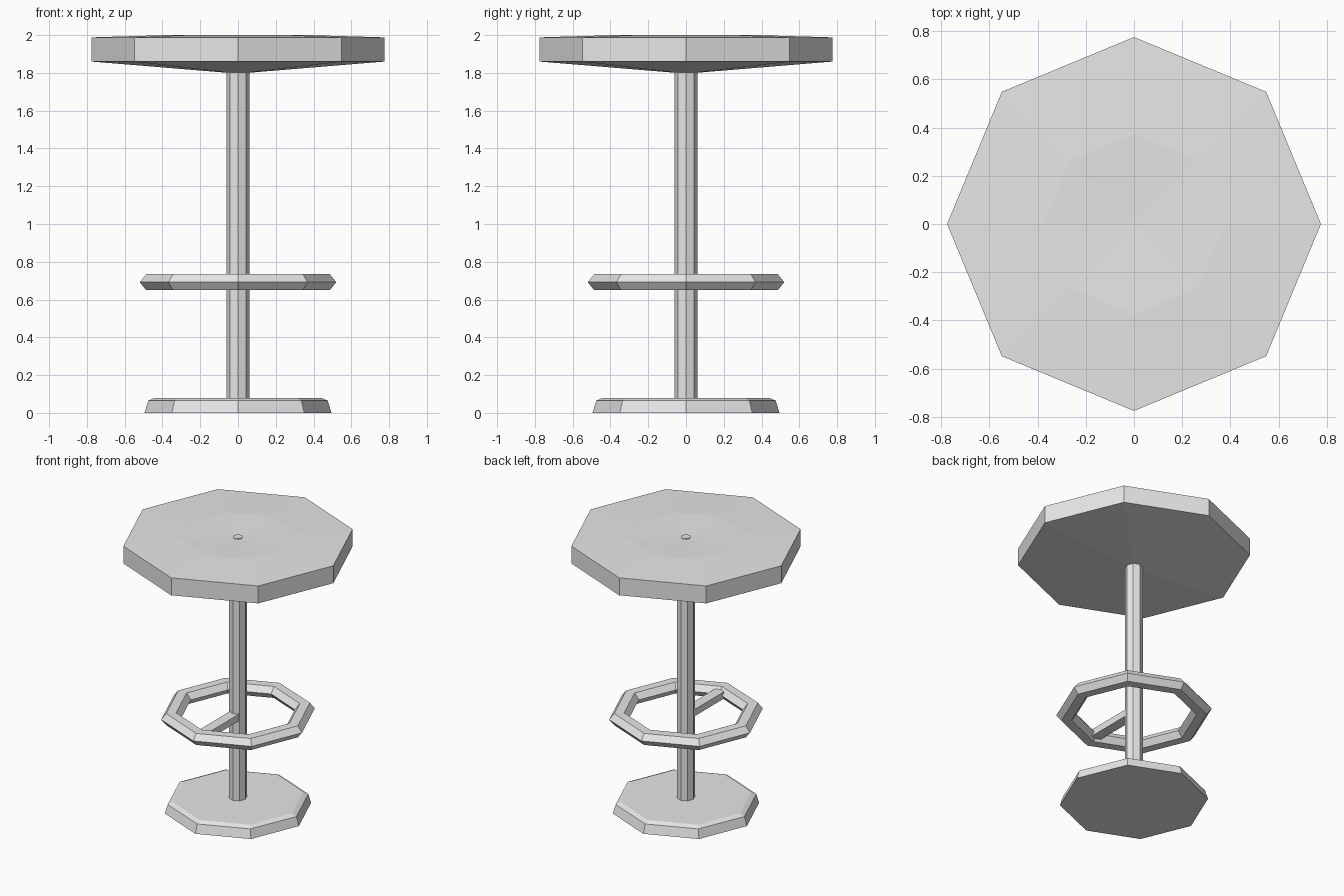
import bpy, bmesh
from math import cos, sin, pi

cube = bpy.data.objects.get("Cube")
if cube:
    bpy.data.objects.remove(cube, do_unlink=True)

SIDES = 8

grey = bpy.data.materials.new("light_grey")
grey.use_nodes = True
colour = (0.8, 0.8, 0.8, 1)
grey.diffuse_color = colour
grey.node_tree.nodes["Principled BSDF"].inputs["Base Color"].default_value = colour


def finish(name, bm):
    bmesh.ops.recalc_face_normals(bm, faces=bm.faces)
    mesh = bpy.data.meshes.new(name)
    bm.to_mesh(mesh)
    bm.free()
    mesh.materials.append(grey)
    obj = bpy.data.objects.new(name, mesh)
    bpy.context.collection.objects.link(obj)
    return obj


def lathe(name, profile, sides=SIDES, closed=False):
    """Turn (radius, z) points about z; open profiles get capped ends."""
    bm = bmesh.new()
    rings = [[bm.verts.new((r * cos(2 * pi * i / sides), r * sin(2 * pi * i / sides), z))
              for i in range(sides)] for r, z in profile]
    pairs = list(zip(rings, rings[1:]))
    if closed:
        pairs.append((rings[-1], rings[0]))
    else:
        bm.faces.new(rings[0])
        bm.faces.new(rings[-1])
    for a, b in pairs:
        for i in range(sides):
            j = (i + 1) % sides
            bm.faces.new((a[i], a[j], b[j], b[i]))
    return finish(name, bm)


# Foot plate with a bevelled rim
lathe("base", [(0.495, 0), (0.475, 0.065), (0.44, 0.08)])

# Central pole
lathe("pole", [(0.06, 0.05), (0.06, 1.85)])

# Seat: conical underside, upright rim, gently domed top dipping in the middle
lathe("seat", [(0.05, 1.80), (0.775, 1.86), (0.775, 1.988), (0.375, 2.0), (0.03, 1.99)])

# Small round button in the dip of the seat
lathe("seat_button", [(0.032, 1.985), (0.032, 1.995)], sides=16)

# Foot ring: flattened hexagonal section
section = [(0.452 + 0.068 * cos(k * pi / 3), 0.692 + 0.049 * sin(k * pi / 3))
           for k in range(6)]
lathe("foot_ring", section, closed=True)

# Single spoke joining the pole to the front of the foot ring
bm = bmesh.new()
bmesh.ops.create_cube(bm, size=1)
bmesh.ops.scale(bm, vec=(0.075, 0.40, 0.05), verts=bm.verts)
bmesh.ops.translate(bm, vec=(0, -0.23, 0.692), verts=bm.verts)
finish("foot_ring_spoke", bm)
